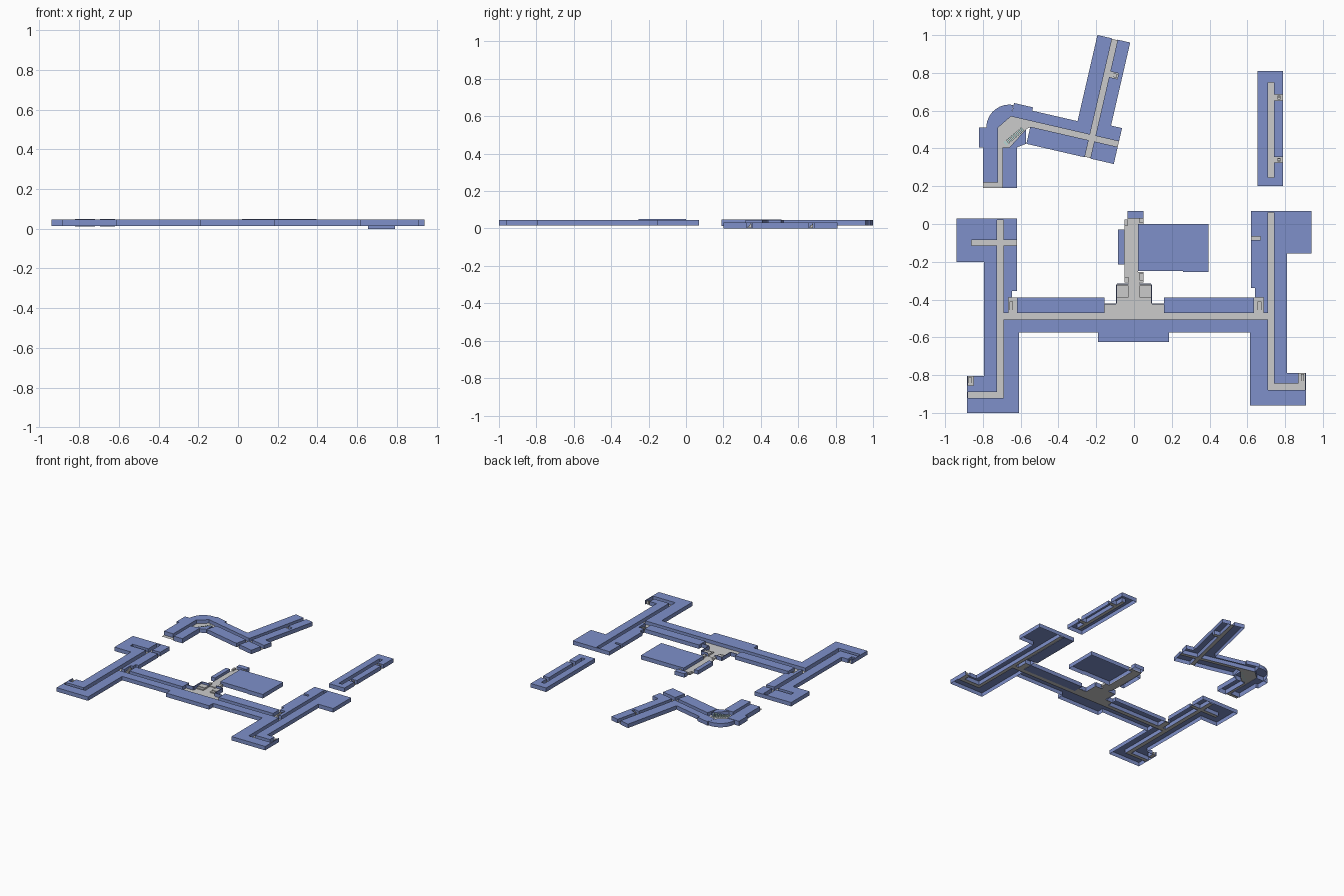
import bpy, bmesh, math
from mathutils import Matrix, Vector

if "Cube" in bpy.data.objects:
    bpy.data.objects.remove(bpy.data.objects["Cube"])

Z0, Z1 = 0.015, 0.046        # room bottom and roof heights
blue = bpy.data.materials.new("room_blue")
blue.diffuse_color = (0.21, 0.28, 0.59, 1)
blue.use_nodes = True
blue.node_tree.nodes["Principled BSDF"].inputs["Base Color"].default_value = blue.diffuse_color
teal = bpy.data.materials.new("stair_teal")
teal.diffuse_color = (0.45, 0.68, 0.66, 1)
teal.use_nodes = True
teal.node_tree.nodes["Principled BSDF"].inputs["Base Color"].default_value = teal.diffuse_color


def finish(bm, name, mat=None, matrix=None):
    me = bpy.data.meshes.new(name)
    if matrix:
        bm.transform(matrix)
    bm.to_mesh(me)
    bm.free()
    ob = bpy.data.objects.new(name, me)
    bpy.context.collection.objects.link(ob)
    if mat:
        me.materials.append(mat)
    return ob


def face(bm, pts):
    return bm.faces.new([bm.verts.new(p) for p in pts])


def flat(bm, x0, y0, x1, y1, z):
    return face(bm, [(x0, y0, z), (x1, y0, z), (x1, y1, z), (x0, y1, z)])


def rooms(name, rects, z0=Z0, z1=Z1, matrix=None):
    """Open-bottomed room shells: rows (x0,y0,x1,y1,count), walls only on the outside."""
    bm = bmesh.new()
    for x0, y0, x1, y1, n in rects:
        dx, dy = x1 - x0, y1 - y0
        for i in range(n):
            a, b = i / n, (i + 1) / n
            if dx > dy:
                flat(bm, x0 + dx * a, y0, x0 + dx * b, y1, z1)
            else:
                flat(bm, x0, y0 + dy * a, x1, y0 + dy * b, z1)
    xs = sorted({v for r in rects for v in (r[0], r[2])})
    ys = sorted({v for r in rects for v in (r[1], r[3])})

    def inside(i, j):
        if not (0 <= i < len(xs) - 1 and 0 <= j < len(ys) - 1):
            return False
        x, y = (xs[i] + xs[i + 1]) / 2, (ys[j] + ys[j + 1]) / 2
        return any(r[0] < x < r[2] and r[1] < y < r[3] for r in rects)

    for i in range(len(xs) - 1):
        for j in range(len(ys) - 1):
            if not inside(i, j):
                continue
            c = [(xs[i], ys[j]), (xs[i + 1], ys[j]), (xs[i + 1], ys[j + 1]), (xs[i], ys[j + 1])]
            for k, (di, dj) in enumerate([(0, -1), (1, 0), (0, 1), (-1, 0)]):
                if not inside(i + di, j + dj):
                    p, q = c[k], c[(k + 1) % 4]
                    face(bm, [(*p, z0), (*q, z0), (*q, z1), (*p, z1)])
    return finish(bm, name, blue, matrix)


def floor(name, rects, z=Z0 + 0.003, mat=None, matrix=None, down=False):
    bm = bmesh.new()
    for r in rects:
        f = flat(bm, *r, z)
        if down:
            f.normal_flip()
    return finish(bm, name, mat, matrix)


def shell(name, pts, z0=Z0, z1=Z1, mat=blue):
    """Open-bottomed prism over a counter-clockwise outline."""
    bm = bmesh.new()
    face(bm, [(*p, z1) for p in pts])
    for p, q in zip(pts, pts[1:] + pts[:1]):
        face(bm, [(*p, z0), (*q, z0), (*q, z1), (*p, z1)])
    return finish(bm, name, mat)


def boxes(name, items, mat=None, matrix=None):
    """Solid boxes (x0,y0,x1,y1,z0,z1)."""
    bm = bmesh.new()
    for x0, y0, x1, y1, z0, z1 in items:
        m = Matrix.Translation(((x0 + x1) / 2, (y0 + y1) / 2, (z0 + z1) / 2))
        bmesh.ops.create_cube(bm, size=1, matrix=m @ Matrix.Diagonal((x1 - x0, y1 - y0, z1 - z0, 1)))
    return finish(bm, name, mat, matrix)


def stairs(name, x0, y0, x1, y1, n=5, z0=Z0 + 0.003, z1=Z1 - 0.006):
    d = (y1 - y0) / n
    boxes(name, [(x0, y0 + d * i, x1, y0 + d * (i + 1), z0, z0 + (z1 - z0) * (i + 1) / n) for i in range(n)])


# Left wing
rooms("left_wing_rooms", [
    (-.94, -.085, -.725, .03, 3), (-.94, -.115, -.86, -.085, 1), (-.94, -.20, -.725, -.115, 3),
    (-.69, -.085, -.62, .03, 2), (-.69, -.355, -.62, -.115, 5), (-.69, -.39, -.645, -.355, 1),
    (-.795, -.805, -.725, -.20, 14), (-.85, -.89, -.725, -.805, 2), (-.885, -.89, -.85, -.855, 1),
    (-.885, -.92, -.88, -.89, 1), (-.885, -1, -.61, -.92, 5), (-.69, -.92, -.61, -.505, 4),
    (-.69, -.47, -.665, -.39, 1), (-.725, .02, -.69, .03, 1), (-.885, -.855, -.88, -.805, 1)])
floor("left_wing_corridors", [
    (-.725, -.92, -.69, .02), (-.88, -.92, -.725, -.89), (-.86, -.115, -.725, -.085),
    (-.69, -.115, -.62, -.085), (-.88, -.855, -.85, -.805), (-.665, -.47, -.62, -.39)])
stairs("left_wing_stair_south", -.875, -.85, -.86, -.81)
stairs("left_wing_stair_north", -.66, -.465, -.64, -.41)

# Right wing
rooms("right_wing_rooms", [
    (.74, -.155, .94, .07, 3), (.74, -.845, .81, -.155, 16), (.62, -.065, .71, .07, 2),
    (.67, -.085, .71, -.065, 1), (.62, -.34, .71, -.085, 4), (.64, -.39, .71, -.34, 1),
    (.685, -.47, .71, -.39, 1), (.615, -.96, .91, -.88, 5), (.905, -.88, .91, -.79, 1),
    (.81, -.845, .87, -.79, 1), (.615, -.88, .71, -.505, 5), (.71, .06, .74, .07, 1)])
floor("right_wing_corridors", [
    (.71, -.88, .74, .06), (.74, -.88, .905, -.845), (.62, -.085, .67, -.065),
    (.87, -.845, .905, -.79), (.635, -.47, .685, -.39)])
stairs("right_wing_stair_south", .885, -.84, .90, -.795)
stairs("right_wing_stair_north", .655, -.465, .675, -.41)

# Crossbar joining the wings
rooms("crossbar_rooms", [
    (-.62, -.47, -.155, -.39, 9), (.16, -.47, .635, -.39, 8), (-.61, -.575, -.19, -.505, 10),
    (-.19, -.625, .185, -.505, 1), (.185, -.575, .615, -.505, 9)])
floor("crossbar_corridor", [(-.69, -.505, -.155, -.47), (.16, -.505, .71, -.47)])
floor("closed_room_floors", [(.62, -.34, .71, .07), (.16, -.47, .635, -.39)], Z0, blue, down=True)

# Central lobby and spine
floor("lobby_floor", [(-.155, -.505, .16, -.42), (-.09, -.42, .09, -.32), (-.03, -.32, .03, -.30)])
boxes("lobby_side_steps", [
    (s * .06 - .03, y, s * .06 + .03, -.325, Z0 + .003, z)
    for s in (-1, 1) for y, z in ((-.39, .026), (-.37, .032))])
rooms("lobby_screens", [(-.095, -.42, -.09, -.32, 1), (.09, -.42, .095, -.32, 1),
                        (-.155, -.425, -.095, -.42, 1), (.095, -.425, .16, -.42, 1),
                        (-.09, -.32, -.03, -.315, 1), (.03, -.32, .09, -.315, 1)])
boxes("spine_floor", [(-.05, -.28, .02, .02, .02, .025), (.02, -.31, .05, -.255, .02, .025),
                      (-.04, -.31, .02, -.28, .02, .025), (.02, 0, .05, .03, .02, .025),
                      (-.035, .02, .02, .03, .02, .025)])
boxes("spine_end_blocks", [(-.05, -.31, -.03, -.28, .025, .038), (.03, -.30, .05, -.26, .025, .038),
                           (-.05, -.01, -.035, .025, .025, .038), (.03, .005, .05, .03, .025, .038)])
rooms("spine_rooms", [(-.035, .03, .05, .07, 2), (-.085, -.215, -.05, -.03, 4)])
rooms("great_hall", [(.02, -.25, .395, 0, 1), (.26, -.255, .395, -.25, 1)], .018, .05)

# Detached block on the lower level
rooms("detached_block_rooms", [
    (.655, .2, .71, .81, 12), (.74, .2, .79, .325, 2), (.74, .355, .79, .655, 5),
    (.74, .685, .79, .81, 2), (.71, .2, .74, .245, 1), (.71, .75, .74, .81, 1)], 0, .032)
floor("detached_block_corridor", [
    (.71, .245, .74, .75), (.74, .325, .79, .355), (.74, .655, .79, .685)], .003)
stairs("detached_stair_north", .76, .66, .775, .68, 3, .003, .028)
stairs("detached_stair_south", .76, .33, .775, .35, 3, .003, .028)

# Bent wing: straight leg
rooms("bent_wing_leg_rooms", [
    (-.80, .22, -.72, .405, 4), (-.82, .405, -.72, .51, 1), (-.695, .19, -.62, .405, 4)], .012, .049)
floor("bent_wing_leg_corridor", [(-.72, .19, -.695, .41), (-.80, .19, -.72, .22)])

# Bent wing: slanted arms
tilt = Matrix.Translation((-.222, .455, 0)) @ Matrix.Rotation(math.radians(-13), 4, 'Z')
rooms("bent_wing_arm_rooms", [
    (-.444, .015, -.341, .088, 2), (-.341, .015, -.095, .07, 5), (-.095, .015, -.015, .538, 11),
    (.015, .015, .083, .335, 5), (.015, .365, .083, .538, 2), (.06, .335, .083, .365, 1),
    (.083, .015, .143, .087, 1), (-.332, -.108, -.015, -.015, 6), (.015, -.108, .143, -.015, 2)],
    matrix=tilt)
floor("bent_wing_arm_corridors", [
    (-.335, -.015, .143, .015), (-.015, .015, .015, .535), (.015, .335, .06, .365),
    (-.015, -.105, .015, -.015)], matrix=tilt)
boxes("bent_wing_arm_steps", [(.025 + .01 * i, .34, .035 + .01 * i, .36, .018, .024 + .006 * i)
                              for i in range(3)], matrix=tilt)

# Bent wing: rounded corner
arc = [(-.66 + .122 * math.cos(a), .51 + .122 * math.sin(a))
       for a in (math.radians(80 + 100 * i / 12) for i in range(13))]
shell("rounded_corner_room", arc + [(-.72, .51), (-.651, .57)])
shell("inner_corner_room", [(-.66, .405), (-.62, .405), (-.571, .425), (-.573, .50)])
bm = bmesh.new()
face(bm, [(x, y, Z0 + .003) for x, y in [
    (-.72, .51), (-.72, .405), (-.66, .405), (-.573, .50), (-.547, .515), (-.54, .544), (-.651, .57)]])
finish(bm, "corner_hall_floor")

# Corner stair flights along the diagonal
slant = Matrix.Translation((-.675, .415, 0)) @ Matrix.Rotation(math.radians(40), 4, 'Z')
boxes("corner_stair", [(.016 * i, 0, .016 * i + .01, .024, .018, .024 + .003 * i)
                       for i in range(8)], teal, slant)
